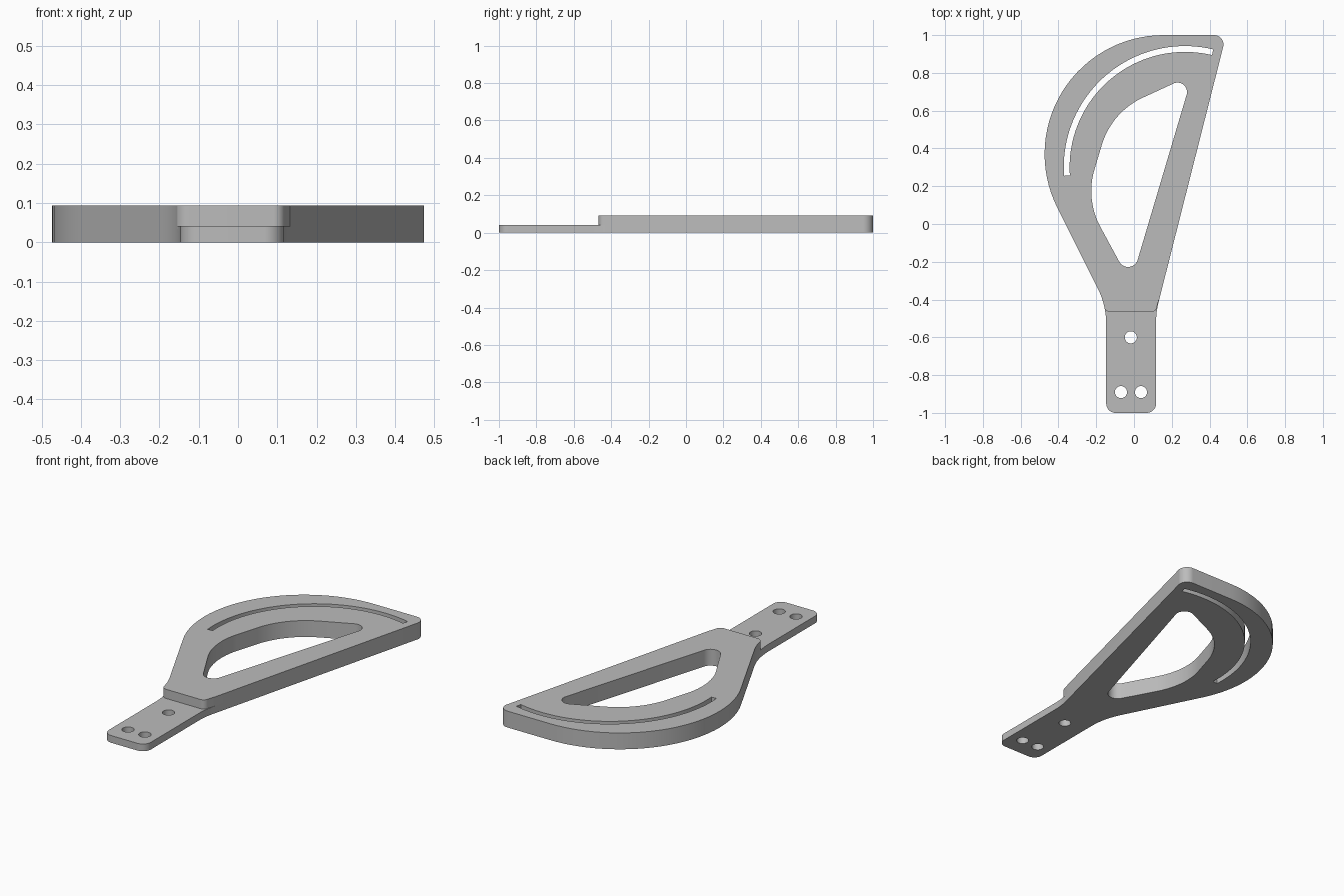
import bpy, bmesh, math
from mathutils import Vector

if "Cube" in bpy.data.objects:
    bpy.data.objects.remove(bpy.data.objects["Cube"], do_unlink=True)

THICK, TAB_THICK = 0.093, 0.041


def rounded(corners):
    """Closed 2D loop from (x, y, radius) corners, each filleted by its radius."""
    loop = []
    for i, (x, y, r) in enumerate(corners):
        p = Vector((x, y))
        if r == 0:
            loop.append(p)
            continue
        a = (Vector(corners[i - 1][:2]) - p).normalized()
        b = (Vector(corners[(i + 1) % len(corners)][:2]) - p).normalized()
        half = a.angle(b) / 2
        centre = p + (a + b).normalized() * (r / math.sin(half))
        start = p + a * (r / math.tan(half)) - centre
        end = p + b * (r / math.tan(half)) - centre
        sweep = math.atan2(start.cross(end), start.dot(end))
        steps = max(6, math.ceil(abs(sweep) / math.radians(4)))
        for k in range(steps + 1):
            t = sweep * k / steps
            c, s = math.cos(t), math.sin(t)
            loop.append(centre + Vector((start.x * c - start.y * s,
                                         start.x * s + start.y * c)))
    return loop


def arc(cx, cy, r, a0, a1, steps):
    angles = [math.radians(a0 + (a1 - a0) * k / steps) for k in range(steps + 1)]
    return [Vector((cx + r * math.cos(a), cy + r * math.sin(a))) for a in angles]


def plate(name, loops, z0, z1):
    """Solid plate: first loop is the outline, further loops are openings."""
    bm = bmesh.new()
    edges = []
    for loop in loops:
        vs = [bm.verts.new((p.x, p.y, z0)) for p in loop]
        edges += [bm.edges.new((vs[i - 1], vs[i])) for i in range(len(vs))]
    bmesh.ops.triangle_fill(bm, use_beauty=True, edges=edges, normal=(0, 0, 1))
    top = bmesh.ops.extrude_face_region(bm, geom=bm.faces[:])["geom"]
    bmesh.ops.translate(bm, vec=(0, 0, z1 - z0),
                        verts=[g for g in top if isinstance(g, bmesh.types.BMVert)])
    bmesh.ops.recalc_face_normals(bm, faces=bm.faces)
    mesh = bpy.data.meshes.new(name)
    bm.to_mesh(mesh)
    bm.free()
    obj = bpy.data.objects.new(name, mesh)
    bpy.context.collection.objects.link(obj)
    return obj


# Outline: teardrop head flowing into a narrow mounting tab
outline = rounded([
    (0.488, 1.0, 0.05), (-0.864, 1.0, 0.63), (-0.147, -0.43, 0.42),
    (-0.147, -1.0, 0.05), (0.117, -1.0, 0.05), (0.117, -0.465, 0.42)])

# Large window through the head
window = rounded([
    (0.31, 0.79, 0.05), (-0.118, 0.593, 0.4),
    (-0.257, 0.13, 0.4), (-0.017, -0.312, 0.053)])

# Thin curved slot
slot = arc(0.27, 0.30, 0.642, 76.5, 184, 40) + arc(0.27, 0.30, 0.611, 184, 76.5, 40)

# Screw holes in the tab
holes = [arc(x, y, 0.032, 0, 350, 35)
         for x, y in [(-0.017, -0.60), (-0.069, -0.89), (0.037, -0.89)]]

bracket = plate("slotted_bracket", [outline, window, slot] + holes, 0, THICK)

# Thin the tab, leaving a step with rounded corners
step = rounded([
    (-0.3, -1.1, 0), (0.3, -1.1, 0), (0.3, -0.4, 0), (0.132, -0.4, 0),
    (0.113, -0.467, 0.03), (-0.15, -0.467, 0.04), (-0.178, -0.39, 0), (-0.3, -0.39, 0)])
cutter = plate("tab_cutter", [step], TAB_THICK, 0.2)
cutter.hide_render = True

bpy.ops.object.select_all(action="DESELECT")
bracket.select_set(True)
bpy.context.view_layer.objects.active = bracket
cut = bracket.modifiers.new("tab_step", "BOOLEAN")
cut.operation, cut.solver, cut.object = "DIFFERENCE", "EXACT", cutter
bpy.ops.object.modifier_apply(modifier=cut.name)
bpy.data.objects.remove(cutter, do_unlink=True)

# Plain grey finish
grey = bpy.data.materials.new("plain_grey")
grey.use_nodes = True
colour = (0.5, 0.5, 0.5, 1)
grey.diffuse_color = colour
grey.node_tree.nodes["Principled BSDF"].inputs["Base Color"].default_value = colour
bracket.data.materials.clear()
bracket.data.materials.append(grey)
bpy.ops.object.shade_smooth_by_angle(angle=math.radians(30))
